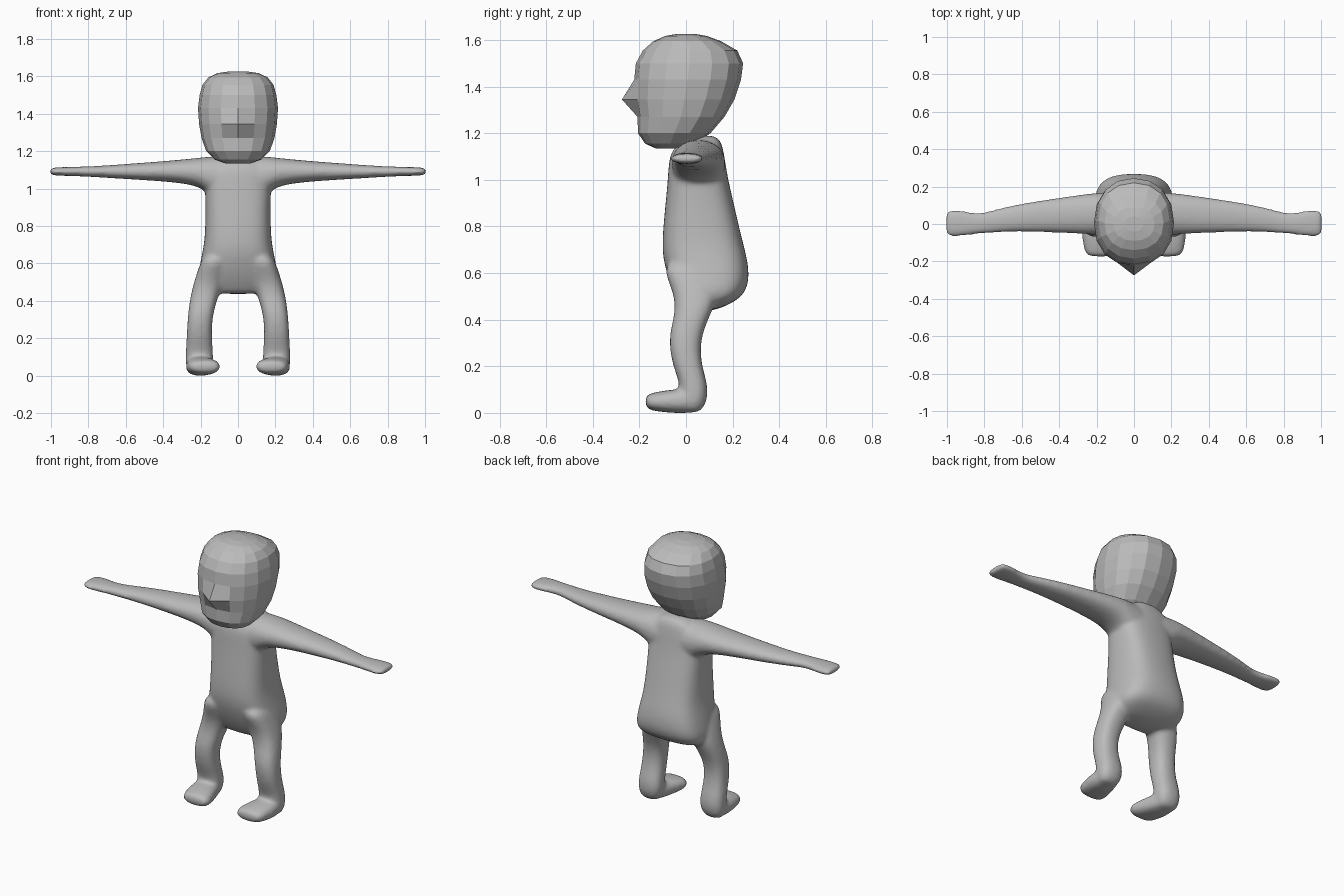
import bpy, bmesh, math

grey = bpy.data.materials.new("plain grey")
grey.diffuse_color = (0.5, 0.5, 0.5, 1)

ORDER = {"x": (2, 0, 1), "y": (0, 2, 1), "z": (0, 1, 2)}  # where (a, b, t) land


def loft(bm, axis, sections, power, n=16, flip=1):
    """Skin rounded cross-sections (t, a0, a1, b0, b1) placed along one axis."""
    rings = []
    for t, a0, a1, b0, b1 in sections:
        ring = []
        for i in range(n):
            w = 2 * math.pi * i / n
            c, s = math.cos(w), math.sin(w)
            a = (a0 + a1) / 2 + (a1 - a0) / 2 * math.copysign(abs(c) ** (2 / power), c)
            b = (b0 + b1) / 2 + (b1 - b0) / 2 * math.copysign(abs(s) ** (2 / power), s)
            p = [(a, b, t)[k] for k in ORDER[axis]]
            ring.append(bm.verts.new((p[0] * flip, p[1], p[2])))
        rings.append(ring)
    faces = [bm.faces.new((r[i], r[(i + 1) % n], q[(i + 1) % n], q[i]))
             for r, q in zip(rings, rings[1:]) for i in range(n)]
    faces += [bm.faces.new(rings[0]), bm.faces.new(rings[-1])]
    bmesh.ops.recalc_face_normals(bm, faces=faces)
    return rings


def finish(bm, name):
    me = bpy.data.meshes.new(name)
    bm.to_mesh(me)
    bm.free()
    me.materials.append(grey)
    ob = bpy.data.objects.new(name, me)
    bpy.context.collection.objects.link(ob)
    return ob


# Torso, bottom to neck: z, half width, front, back
torso = [(.435, .13, .0, .11), (.465, .19, -.02, .19), (.505, .22, -.045, .252),
         (.57, .212, -.075, .275), (.65, .195, -.1, .268), (.72, .182, -.105, .25),
         (.8, .178, -.1, .23), (.9, .176, -.09, .207), (1.0, .18, -.08, .183),
         (1.08, .18, -.076, .17), (1.14, .15, -.06, .16), (1.175, .09, .02, .145),
         (1.19, .05, .06, .12)]

# Arm from the chest out to the hand: x, y range, z range
arm = [(.0, -.06, .17, .94, 1.175), (.12, -.065, .17, .94, 1.175),
       (.18, -.062, .17, .99, 1.17), (.24, -.057, .165, 1.02, 1.162),
       (.4, -.048, .142, 1.038, 1.147), (.6, -.042, .112, 1.05, 1.132),
       (.72, -.045, .085, 1.058, 1.123), (.82, -.053, .056, 1.064, 1.118),
       (.88, -.06, .065, 1.066, 1.117), (.94, -.07, .078, 1.068, 1.115),
       (.99, -.068, .076, 1.07, 1.112), (1.006, -.055, .062, 1.076, 1.107)]

# Leg, hip to sole: z, x range, y range
leg = [(.65, .06, .185, -.1, .1), (.58, .06, .21, -.085, .13), (.5, .075, .237, -.05, .14),
       (.42, .105, .256, -.05, .105), (.35, .127, .266, -.07, .075), (.28, .138, .272, -.072, .062),
       (.2, .138, .276, -.057, .07), (.13, .133, .28, -.028, .092), (.07, .13, .282, -.03, .095),
       (.025, .145, .275, -.02, .08), (.0, .17, .25, .0, .05)]

# Foot, heel to toe: y, x range, z range
foot = [(.07, .15, .265, .01, .1), (.0, .13, .28, -.004, .105), (-.07, .108, .28, .0, .1),
        (-.13, .092, .27, .006, .09), (-.16, .098, .26, .014, .082), (-.175, .12, .235, .028, .07)]

bm = bmesh.new()
loft(bm, "z", [(z, -w, w, f, b) for z, w, f, b in torso], 2.9)
for side in (1, -1):
    loft(bm, "x", [(t, a0, a1, b0, b1) for t, a0, a1, b0, b1 in arm], 2.2, flip=side)
    loft(bm, "z", leg, 2.5, flip=side)
    loft(bm, "y", foot, 2.5, flip=side)
# ORDER for x puts t first, a on y and b on z
body = finish(bm, "body")

# Blend the overlapping limbs into one soft skin
sub = body.modifiers.new("round", "SUBSURF")
sub.levels = sub.render_levels = 2
rem = body.modifiers.new("fuse", "REMESH")
rem.mode = "VOXEL"
rem.voxel_size = 0.011
rem.use_smooth_shade = True
soft = body.modifiers.new("soften", "SMOOTH")
soft.factor = 0.5
soft.iterations = 8

# Faceted head, chin to crown: z, half width, front, back
head = [(1.135, .07, -.13, -.04), (1.155, .125, -.175, .04), (1.2, .17, -.206, .105),
        (1.27, .195, -.208, .165), (1.345, .208, -.222, .208), (1.43, .214, -.222, .236),
        (1.5, .205, -.215, .245), (1.555, .19, -.185, .22), (1.595, .158, -.14, .15),
        (1.617, .11, -.09, .09), (1.626, .05, -.04, .04)]
bm = bmesh.new()
rings = loft(bm, "z", [(z, -w, w, f, b) for z, w, f, b in head], 2.25)
rings[4][12].co.y = -.275  # pointed nose
finish(bm, "head")
